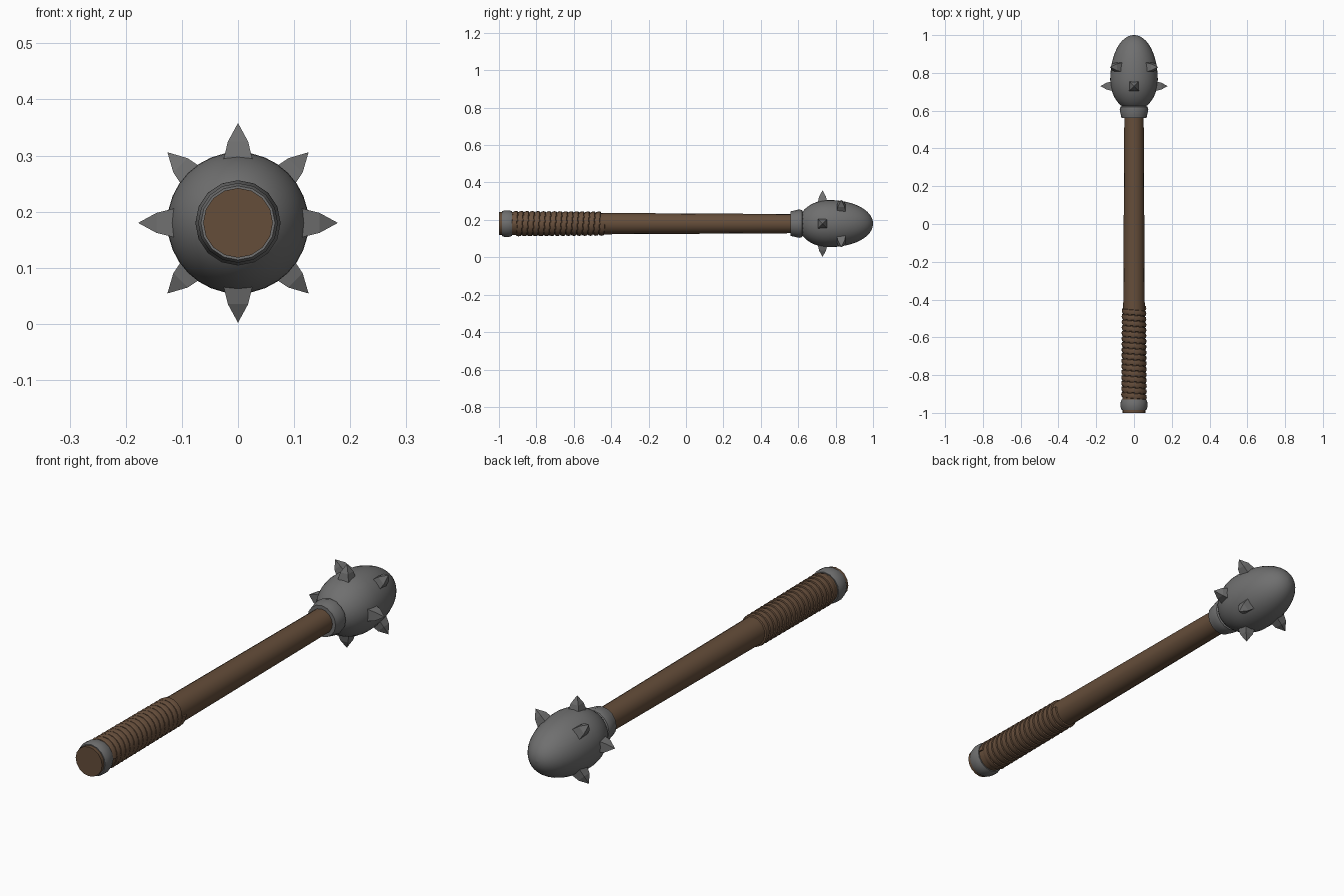
import bpy, bmesh
from math import sin, cos, pi
from mathutils import Matrix, Vector

if "Cube" in bpy.data.objects:
    bpy.data.objects.remove(bpy.data.objects["Cube"])

AXIS_Z = 0.18


def material(name, rgb):
    m = bpy.data.materials.new(name)
    m.use_nodes = True
    m.diffuse_color = (*rgb, 1)
    m.node_tree.nodes["Principled BSDF"].inputs["Base Color"].default_value = (*rgb, 1)
    return m


iron = material("dark iron", (0.16, 0.16, 0.16))
wood = material("brown wood", (0.13, 0.075, 0.042))
leather = material("brown leather", (0.14, 0.08, 0.046))


def finish(bm, name, mat, angle=None):
    bmesh.ops.recalc_face_normals(bm, faces=bm.faces[:])
    mesh = bpy.data.meshes.new(name)
    bm.to_mesh(mesh)
    bm.free()
    mesh.materials.append(mat)
    ob = bpy.data.objects.new(name, mesh)
    bpy.context.collection.objects.link(ob)
    if angle:
        bpy.ops.object.select_all(action='DESELECT')
        ob.select_set(True)
        bpy.context.view_layer.objects.active = ob
        bpy.ops.object.shade_smooth_by_angle(angle=angle)
    return ob


def lathe(name, profile, mat, sides, angle=0.7):
    """Turn a (y, radius) profile around the weapon's long axis."""
    bm = bmesh.new()
    rings = [[bm.verts.new((r * cos(2 * pi * i / sides), y, AXIS_Z + r * sin(2 * pi * i / sides)))
              for i in range(sides)] for y, r in profile]
    for a, b in zip(rings, rings[1:]):
        for i in range(sides):
            j = (i + 1) % sides
            bm.faces.new((a[i], a[j], b[j], b[i]))
    bm.faces.new(rings[0])
    bm.faces.new(rings[-1])
    return finish(bm, name, mat, angle)


# Tapered shaft and its metal fittings
lathe("shaft", [(-1, 0.062), (-0.43, 0.057), (0.62, 0.051)], wood, 16)
lathe("pommel_ring", [(-0.985, 0.06), (-0.985, 0.066), (-0.97, 0.071), (-0.945, 0.071),
                      (-0.93, 0.066), (-0.93, 0.058)], iron, 16)
lathe("head_collar", [(0.56, 0.05), (0.56, 0.066), (0.575, 0.069), (0.605, 0.076),
                      (0.62, 0.072), (0.635, 0.05)], iron, 16)

# Egg-shaped head: blunt towards the shaft, longer towards the tip
MID, R = 0.765, 0.126
egg = []
for k in range(25):
    t = pi * k / 24
    reach = 0.165 if k < 12 else 0.235
    fullness = 1 if k < 12 else 0.97
    egg.append((MID - reach * cos(t), max(R * sin(t) ** fullness, 0.0005)))
lathe("head", egg, iron, 32, 1.2)


# Four-sided spikes in two staggered rows
def spike(name, y, turn, base):
    bm = bmesh.new()
    out = Vector((cos(turn), 0, sin(turn)))
    side = Vector((-sin(turn), 0, cos(turn)))
    along = Vector((0, 1, 0))
    centre = Vector((0, y, AXIS_Z))
    rings = []
    for d, w in ((base, 0.027), (0.145, 0.018)):
        rings.append([bm.verts.new(centre + out * d + side * w * a + along * w * b)
                      for a, b in ((-1, -1), (1, -1), (1, 1), (-1, 1))])
    tip = bm.verts.new(centre + out * 0.178)
    bm.faces.new(rings[0])
    for i in range(4):
        j = (i + 1) % 4
        bm.faces.new((rings[0][i], rings[0][j], rings[1][j], rings[1][i]))
        bm.faces.new((rings[1][i], rings[1][j], tip))
    finish(bm, name, iron)


for n in range(4):
    spike(f"rear_spike_{n + 1}", 0.73, n * pi / 2, 0.108)
    spike(f"front_spike_{n + 1}", 0.83, n * pi / 2 + pi / 4, 0.1)

# Leather strip wound around the grip as a helix of flattened, lapped turns
TURNS, STEPS, PITCH, START = 16, 20, 0.0295, -0.918
section = [(-0.015, 0.056), (-0.012, 0.064), (0, 0.068), (0.012, 0.066), (0.015, 0.056)]
bm = bmesh.new()
last = None
for s in range(TURNS * STEPS + 1):
    a = 2 * pi * s / STEPS
    y = START + PITCH * s / STEPS
    thin = 0.003 * s / (TURNS * STEPS)
    ring = [bm.verts.new(((r - thin) * cos(a), y + dy, AXIS_Z + (r - thin) * sin(a)))
            for dy, r in section]
    if last:
        for i in range(len(section)):
            j = (i + 1) % len(section)
            bm.faces.new((last[i], last[j], ring[j], ring[i]))
    else:
        bm.faces.new(ring)
    last = ring
bm.faces.new(last)
finish(bm, "grip_wrap", leather, 0.6)
